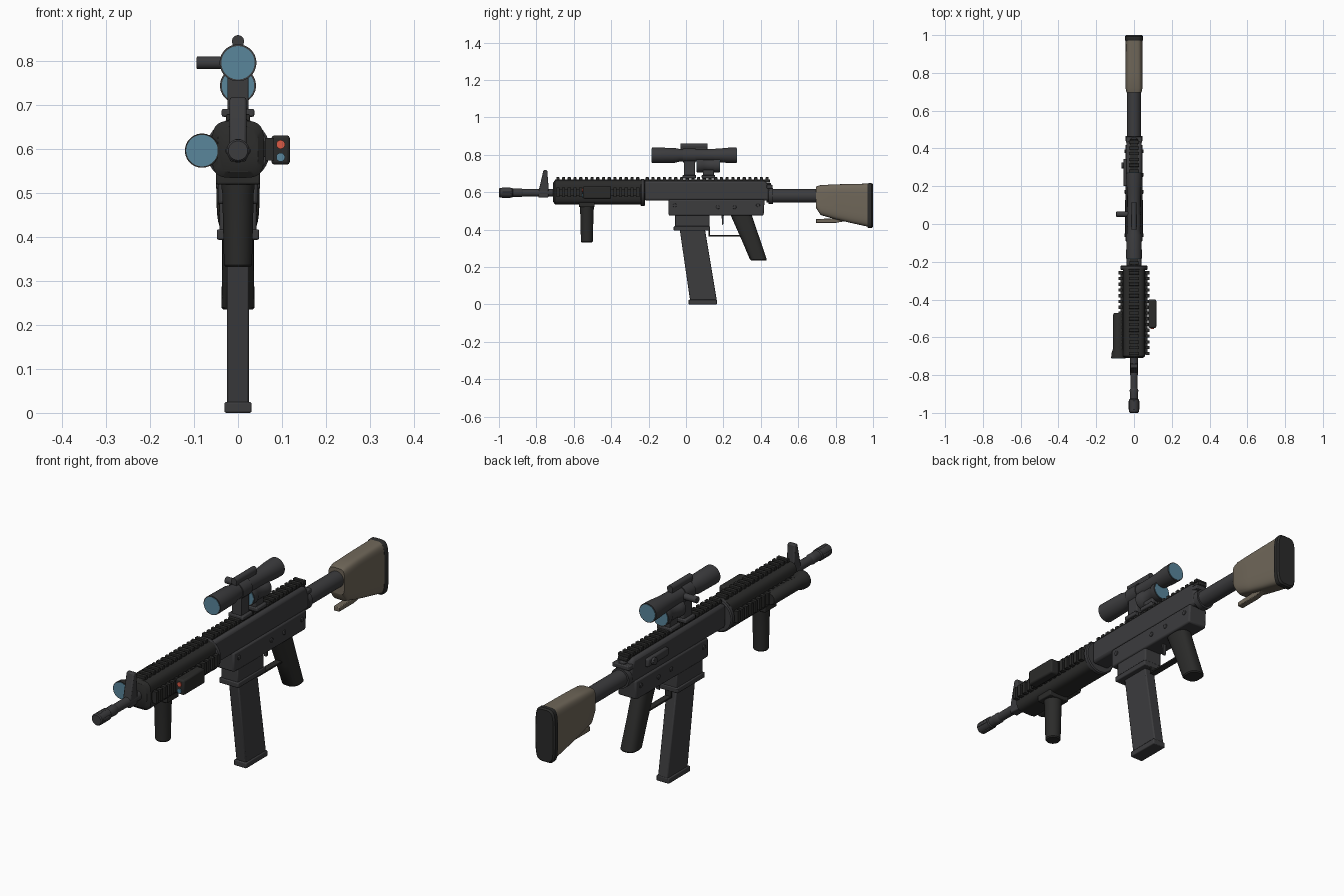
import bpy, bmesh, math
from mathutils import Matrix


def material(name, rgb):
    m = bpy.data.materials.new(name)
    m.diffuse_color = (*rgb, 1)
    return m


DARK = material("dark_metal", (0.045, 0.045, 0.048))
BLACK = material("black_polymer", (0.024, 0.024, 0.023))
TAN = material("tan_polymer", (0.16, 0.135, 0.10))
LENS = material("blue_glass", (0.10, 0.24, 0.33))
RED = material("red_glass", (0.7, 0.1, 0.06))


def finish(name, bm, mat, bevel=0.0):
    bmesh.ops.recalc_face_normals(bm, faces=bm.faces[:])
    me = bpy.data.meshes.new(name)
    bm.to_mesh(me)
    bm.free()
    ob = bpy.data.objects.new(name, me)
    bpy.context.collection.objects.link(ob)
    me.materials.append(mat)
    if bevel:
        mod = ob.modifiers.new("bevel", 'BEVEL')
        mod.width, mod.segments, mod.limit_method = bevel, 2, 'ANGLE'
        mod.angle_limit = math.radians(40)
    bpy.ops.object.select_all(action='DESELECT')
    ob.select_set(True)
    bpy.context.view_layer.objects.active = ob
    bpy.ops.object.shade_smooth_by_angle(angle=math.radians(35))
    return ob


def boxes(name, spans, mat=DARK, bevel=0.004):
    """Each span is (x0, x1, y0, y1, z0, z1)."""
    bm = bmesh.new()
    for x0, x1, y0, y1, z0, z1 in spans:
        m = Matrix.Translation(((x0 + x1) / 2, (y0 + y1) / 2, (z0 + z1) / 2))
        bmesh.ops.create_cube(bm, size=1, matrix=m @ Matrix.Diagonal((x1 - x0, y1 - y0, z1 - z0, 1)))
    return finish(name, bm, mat, bevel)


def slab(name, pts, hw, mat=DARK, bevel=0.005):
    """Side outline (y, z) extruded to half width hw."""
    bm = bmesh.new()
    face = bm.faces.new([bm.verts.new((-hw, y, z)) for y, z in pts])
    ext = bmesh.ops.extrude_face_region(bm, geom=[face])
    bmesh.ops.translate(bm, verts=[v for v in ext['geom'] if isinstance(v, bmesh.types.BMVert)], vec=(2 * hw, 0, 0))
    return finish(name, bm, mat, bevel)


def loft(name, rings, axis='y', mat=DARK, n=32, power=2.0, bevel=0.0):
    """Rings (x, y, z, radius_a, radius_b) with superellipse sections across axis."""
    bm = bmesh.new()
    loops = []
    for x, y, z, a, b in rings:
        loop = []
        for i in range(n):
            t = math.tau * (i + 0.5) / n
            c, s = math.cos(t), math.sin(t)
            u = a * math.copysign(abs(c) ** (2 / power), c)
            v = b * math.copysign(abs(s) ** (2 / power), s)
            off = {'x': (0, u, v), 'y': (u, 0, v), 'z': (u, v, 0)}[axis]
            loop.append(bm.verts.new((x + off[0], y + off[1], z + off[2])))
        loops.append(loop)
    for p, q in zip(loops, loops[1:]):
        for i in range(n):
            j = (i + 1) % n
            bm.faces.new((p[i], p[j], q[j], q[i]))
    bm.faces.new(loops[0])
    bm.faces.new(loops[-1])
    return finish(name, bm, mat, bevel)


def turned(name, x, z, prof, mat=DARK, n=32):
    return loft(name, [(x, y, z, r, r) for y, r in prof], 'y', mat, n)


def pin(name, x0, x1, y, z, r, mat=DARK):
    return loft(name, [(x0, y, z, r, r), (x1, y, z, r, r)], 'x', mat, 20, bevel=0.002)


# barrel, muzzle device and front sight
turned("barrel", 0, 0.597, [(-0.90, 0.019), (-0.69, 0.021)])
turned("muzzle", 0, 0.597, [(-1, 0.022), (-0.995, 0.026), (-0.93, 0.026), (-0.925, 0.022),
                            (-0.90, 0.022), (-0.88, 0.023), (-0.87, 0.019)])
boxes("muzzle_ribs", [(-0.028, 0.028, -0.985, -0.935, 0.590, 0.604),
                      (-0.007, 0.007, -0.985, -0.935, 0.570, 0.624)], DARK, 0.003)
slab("front_sight", [(-0.79, 0.572), (-0.735, 0.572), (-0.735, 0.63), (-0.742, 0.718),
                     (-0.762, 0.718), (-0.785, 0.62)], 0.019)

# handguard
loft("handguard", [(0, -0.71, 0.60, 0.046, 0.052), (0, -0.70, 0.60, 0.059, 0.065),
                   (0, -0.235, 0.60, 0.059, 0.065)], 'y', BLACK, 48, 4)
turned("handguard_collar", 0, 0.598, [(-0.243, 0.068), (-0.239, 0.073), (-0.224, 0.073), (-0.22, 0.068)])
boxes("handguard_rails", [(-0.022, 0.022, -0.70, -0.24, 0.655, 0.668),
                          (-0.072, -0.05, -0.69, -0.25, 0.582, 0.618),
                          (0.05, 0.072, -0.69, -0.25, 0.582, 0.618)], BLACK, 0.003)
steps = [-0.685 + 0.0305 * i for i in range(15)]
boxes("side_rail_teeth", [(s * 0.072 - 0.01, s * 0.072 + 0.01, y - 0.0085, y + 0.0085, 0.574, 0.626)
                          for s in (-1, 1) for y in steps], BLACK, 0)
boxes("handguard_top_teeth", [(-0.027, 0.027, y - 0.0085, y + 0.0085, 0.664, 0.68)
                              for y in steps], BLACK, 0.002)

# vertical foregrip
loft("foregrip", [(0, -0.53, 0.332, 0.028, 0.028), (0, -0.53, 0.337, 0.032, 0.032),
                  (0, -0.53, 0.50, 0.036, 0.036), (0, -0.53, 0.515, 0.038, 0.038),
                  (0, -0.53, 0.545, 0.038, 0.038)], 'z', BLACK)
boxes("foregrip_clamp", [(-0.05, 0.05, -0.572, -0.488, 0.52, 0.548)], BLACK)

# laser box on the right, flashlight on the left
boxes("laser_box", [(0.076, 0.118, -0.55, -0.40, 0.565, 0.632)], BLACK, 0.007)
for label, z, mat in (("red", 0.611, RED), ("blue", 0.582, LENS)):
    turned(label + "_emitter", 0.097, z, [(-0.555, 0.010), (-0.545, 0.010)], mat, 20)
turned("flashlight", -0.082, 0.597, [(-0.71, 0.039), (-0.685, 0.038), (-0.66, 0.029), (-0.48, 0.029), (-0.472, 0.024)], BLACK)
turned("flashlight_lens", -0.082, 0.597, [(-0.712, 0.036), (-0.70, 0.036)], LENS)

# receiver
slab("upper_receiver", [(-0.225, 0.555), (0.445, 0.555), (0.445, 0.625), (0.425, 0.66), (-0.225, 0.66)],
     0.041, DARK, 0.012)
slab("lower_receiver", [(-0.093, 0.475), (0.415, 0.475), (0.42, 0.56), (-0.093, 0.56)], 0.046, DARK, 0.007)
slab("magazine_well", [(-0.06, 0.41), (0.125, 0.41), (0.125, 0.49), (-0.06, 0.49)], 0.042, DARK)
boxes("magazine_well_lip", [(-0.048, 0.048, -0.066, 0.128, 0.394, 0.418)])
boxes("receiver_rail", [(-0.022, 0.022, -0.22, 0.45, 0.652, 0.668)], BLACK, 0.003)
boxes("receiver_rail_teeth", [(-0.027, 0.027, y - 0.0085, y + 0.0085, 0.664, 0.68)
                              for y in [-0.207 + 0.0305 * i for i in range(22)]], BLACK, 0.002)
for i, (y, z) in enumerate(((-0.06, 0.53), (0.17, 0.52), (0.26, 0.52), (0.385, 0.53))):
    pin("receiver_pin_%d" % i, -0.05, 0.05, y, z, 0.010)
boxes("side_cover", [(-0.056, -0.035, 0.20, 0.345, 0.595, 0.632)], DARK, 0.006)
pin("side_knob", -0.067, -0.035, 0.31, 0.613, 0.016)
boxes("charging_handle", [(-0.042, 0.042, 0.43, 0.462, 0.62, 0.64), (-0.015, 0.015, 0.40, 0.455, 0.615, 0.65)])

# magazine
slab("magazine", [(0.022, 0.02), (0.165, 0.02), (0.10, 0.41), (-0.035, 0.41)], 0.025, DARK)
boxes("magazine_base", [(-0.031, 0.031, 0.014, 0.166, 0, 0.025)])

# trigger, guard and grip
slab("trigger", [(0.19, 0.48), (0.202, 0.48), (0.201, 0.43), (0.193, 0.425)], 0.008, DARK, 0.002)
boxes("trigger_guard", [(-0.015, 0.015, 0.12, 0.31, 0.364, 0.372),
                        (-0.015, 0.015, 0.12, 0.127, 0.364, 0.40)], BLACK, 0.002)
loft("pistol_grip", [(0, 0.389, 0.235, 0.034, 0.040), (0, 0.387, 0.24, 0.038, 0.045),
                     (0, 0.345, 0.35, 0.036, 0.050), (0, 0.294, 0.48, 0.036, 0.057)], 'z', BLACK, 32, 2.6)

# stock
turned("buffer_tube", 0, 0.58, [(0.43, 0.036), (0.75, 0.036)])
turned("buffer_ring", 0, 0.58, [(0.44, 0.044), (0.466, 0.044)])
loft("stock", [(0, y, (t + b) / 2, w, (t - b) / 2) for y, t, b, w in (
    (0.695, 0.630, 0.515, 0.040), (0.72, 0.638, 0.478, 0.045), (0.80, 0.642, 0.455, 0.045),
    (0.88, 0.644, 0.436, 0.045), (0.975, 0.646, 0.415, 0.045))], 'y', TAN, 48, 4.5)
loft("butt_pad", [(0, y, 0.528, 0.049 - d, 0.120 - d) for y, d in (
    (0.97, 0.003), (0.975, 0), (0.993, 0), (1.0, 0.006))], 'y', BLACK, 48, 4.5)
slab("stock_lever", [(0.695, 0.436), (0.80, 0.436), (0.88, 0.45), (0.82, 0.462), (0.695, 0.456)], 0.014, TAN, 0.003)

# main scope
turned("scope_tube", 0, 0.797, [(-0.183, 0.042), (-0.06, 0.040), (-0.035, 0.034), (0.12, 0.034),
                                (0.17, 0.036), (0.225, 0.041), (0.271, 0.042)])
for y, r in ((-0.185, 0.038), (0.263, 0.038)):
    turned("scope_lens", 0, 0.797, [(y, r), (y + 0.01, r)], LENS)
boxes("scope_bridge", [(-0.012, 0.012, -0.03, 0.115, 0.825, 0.848)])
turned("scope_top_rod", 0, 0.846, [(-0.03, 0.014), (0.115, 0.014)], DARK, 20)
turned("scope_ring", 0, 0.797, [(-0.015, 0.038), (0.05, 0.038)])
pin("scope_side_knob", -0.094, -0.02, 0.052, 0.797, 0.0145)
boxes("scope_mount", [(-0.024, 0.024, -0.012, 0.048, 0.675, 0.775),
                      (-0.037, 0.037, -0.018, 0.054, 0.674, 0.692)])

# small second sight under the scope
turned("rear_sight_tube", 0, 0.745, [(0.058, 0.041), (0.085, 0.041), (0.095, 0.036),
                                     (0.145, 0.036), (0.155, 0.041), (0.18, 0.041)])
for y in (0.056, 0.172):
    turned("rear_sight_lens", 0, 0.745, [(y, 0.037), (y + 0.01, 0.037)], LENS)
boxes("rear_sight_mount", [(-0.024, 0.024, 0.09, 0.15, 0.675, 0.73),
                           (-0.037, 0.037, 0.084, 0.156, 0.674, 0.692)])
